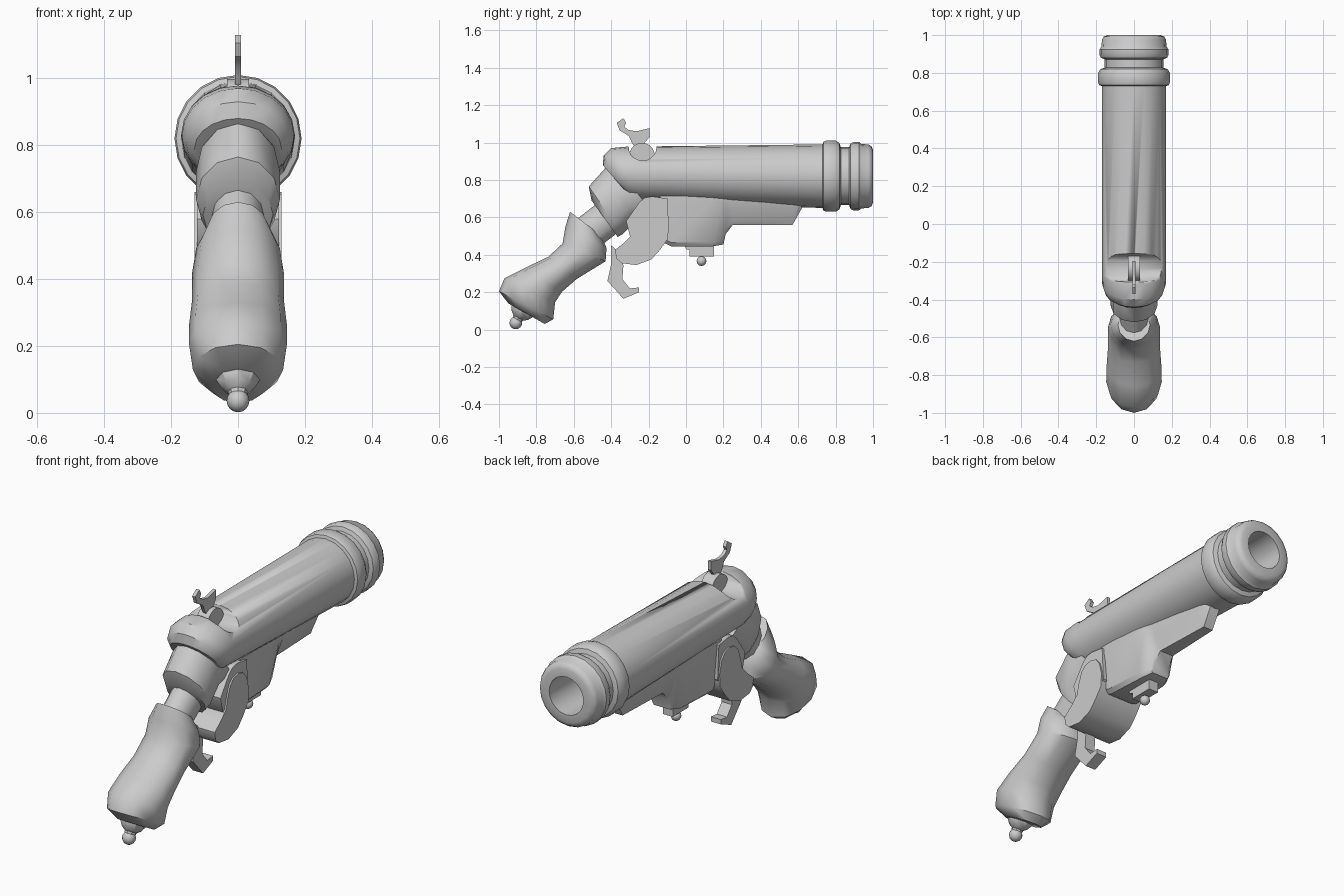
import bpy, bmesh, math
from mathutils import Vector

if "Cube" in bpy.data.objects:
    bpy.data.objects.remove(bpy.data.objects["Cube"])


def finish(name, bm, angle=38):
    bmesh.ops.recalc_face_normals(bm, faces=bm.faces[:])
    me = bpy.data.meshes.new(name)
    bm.to_mesh(me)
    bm.free()
    ob = bpy.data.objects.new(name, me)
    bpy.context.collection.objects.link(ob)
    bpy.ops.object.select_all(action='DESELECT')
    ob.select_set(True)
    bpy.context.view_layer.objects.active = ob
    bpy.ops.object.shade_smooth_by_angle(angle=math.radians(angle))
    return ob


def skin(name, rings, angle=38):
    """Bridge a list of equal point rings and cap both ends."""
    bm = bmesh.new()
    vs = [[bm.verts.new(p) for p in r] for r in rings]
    n = len(vs[0])
    for a, b in zip(vs, vs[1:]):
        for i in range(n):
            j = (i + 1) % n
            bm.faces.new((a[i], a[j], b[j], b[i]))
    bm.faces.new(vs[0])
    bm.faces.new(vs[-1])
    return finish(name, bm, angle)


def loft(name, sections, n=12, angle=38):
    """Section: top (y, z), bottom (y, z), half width -> ellipse ring."""
    rings = []
    for ty, tz, by, bz, hw in sections:
        ring = []
        for k in range(n):
            a = 2 * math.pi * k / n
            c = math.cos(a) / 2
            ring.append((hw * math.sin(a), (ty + by) / 2 + (ty - by) * c,
                         (tz + bz) / 2 + (tz - bz) * c))
        rings.append(ring)
    return skin(name, rings, angle)


def prism(name, outline, hx):
    """Side outline (y, z) extruded across x."""
    return skin(name, [[(s * hx, y, z) for y, z in outline] for s in (-1, 1)])


def circle(y, z, r, n=20):
    return [(y + r * math.cos(2 * math.pi * k / n), z + r * math.sin(2 * math.pi * k / n))
            for k in range(n)]


def ball(name, y, z, r):
    bm = bmesh.new()
    bmesh.ops.create_uvsphere(bm, u_segments=12, v_segments=8, radius=r)
    bmesh.ops.translate(bm, verts=bm.verts[:], vec=Vector((0, y, z)))
    return finish(name, bm)


# Barrel: slanted breech, muzzle rings, bore
breech = [(-.445, .88, -.29, .70, .13), (-.44, .93, -.27, .687, .155),
          (-.40, .97, -.24, .685, .168), (-.32, .978, -.2, .684, .17),
          (.73, .99, .73, .65, .17)]
muzzle = [(.735, .185), (.75, .19), (.80, .19), (.82, .178), (.828, .155), (.872, .155),
          (.88, .175), (.895, .183), (.925, .183), (.938, .172), (.975, .17),
          (.992, .16), (1.0, .14), (1.0, .1), (.75, .1)]
barrel = loft("barrel", breech + [(y, .82 + r, y, .82 - r, r) for y, r in muzzle], 20)

# Hammer pocket cut across the top of the breech
cutter = prism("pocket_cutter", circle(-.232, .978, .075), .3)
cutter.hide_render = True
cutter.hide_viewport = True
cut = barrel.modifiers.new("pocket", 'BOOLEAN')
cut.operation = 'DIFFERENCE'
cut.solver = 'EXACT'
cut.object = cutter

# Hammer wheel and thin curved spur
prism("hammer_wheel", circle(-.235, .93, .068), .033)
prism("hammer_spur", [(-.37, 1.105), (-.335, 1.13), (-.32, 1.105), (-.33, 1.085),
                      (-.31, 1.068), (-.265, 1.06), (-.195, 1.077), (-.195, 1.03),
                      (-.22, 1.0), (-.24, .97), (-.27, .97), (-.29, 1.0),
                      (-.305, 1.035), (-.355, 1.065)], .009)

# Rear frame behind the breech, neck and grip
loft("rear_frame", [(-.38, .87, -.15, .60, .12), (-.43, .865, -.27, .58, .125),
                    (-.52, .765, -.34, .51, .125), (-.505, .69, -.365, .495, .105)])
loft("neck", [(-.43, .71, -.31, .56, .08), (-.61, .57, -.48, .43, .075)])
loft("grip", [(-.62, .63, -.45, .50, .085), (-.645, .55, -.425, .435, .125),
              (-.66, .46, -.43, .365, .138), (-.735, .39, -.585, .27, .138),
              (-.86, .33, -.665, .20, .146), (-.97, .275, -.70, .145, .147),
              (-1.0, .205, -.71, .055, .135), (-.95, .14, -.755, .03, .085)], 12, 45)

# Pommel cap and ball
axis = Vector((-.49, -.87))
side = Vector((-.87, .49))
caps = []
for d, r in [(-.03, .07), (.015, .068), (.045, .05), (.06, .03), (.085, .025)]:
    c = Vector((-.867, .115)) + axis * d
    t, b = c + side * r, c - side * r
    caps.append((t.x, t.y, b.x, b.y, r))
loft("pommel", caps, 8)
ball("pommel_ball", -.91, .036, .034)

# Action block: side cheeks and saddle under the breech
prism("side_cheek", [(-.25, .625), (-.22, .652), (-.18, .66), (-.14, .65), (-.112, .615),
                     (-.095, .55), (-.1, .48), (-.14, .425), (-.185, .375), (-.265, .345),
                     (-.345, .355), (-.372, .38), (-.38, .425), (-.33, .465),
                     (-.285, .51), (-.27, .57)], .13)
prism("saddle", [(-.32, .58), (-.25, .68), (-.22, .705), (-.18, .712), (-.1, .70),
                 (-.09, .52), (-.2, .42), (-.3, .5)], .122)

# Under-barrel frame: y, bottom z, top and bottom half widths
under = [(-.14, .475, .11, .085), (-.08, .445, .112, .1), (.14, .445, .105, .085),
         (.2, .455, .1, .06), (.212, .51, .098, .055), (.25, .56, .092, .05),
         (.57, .56, .065, .035), (.62, .65, .055, .035)]
skin("under_frame", [[(-t, y, .715), (-t, y, .68), (-b, y, z + .02), (-b * .8, y, z),
                      (b * .8, y, z), (b, y, z + .02), (t, y, .68), (t, y, .715)]
                     for y, z, t, b in under])

# Latch tab with ball, and trigger
prism("latch_tab", [(-.01, .46), (0, .43), (.02, .425), (.02, .392), (.15, .392),
                    (.15, .46)], .028)
ball("latch_ball", .083, .366, .026)
prism("trigger", [(-.40, .45), (-.34, .40), (-.335, .34), (-.34, .27), (-.30, .22),
                  (-.25, .225), (-.25, .20), (-.335, .165), (-.42, .26), (-.40, .35)], .03)
